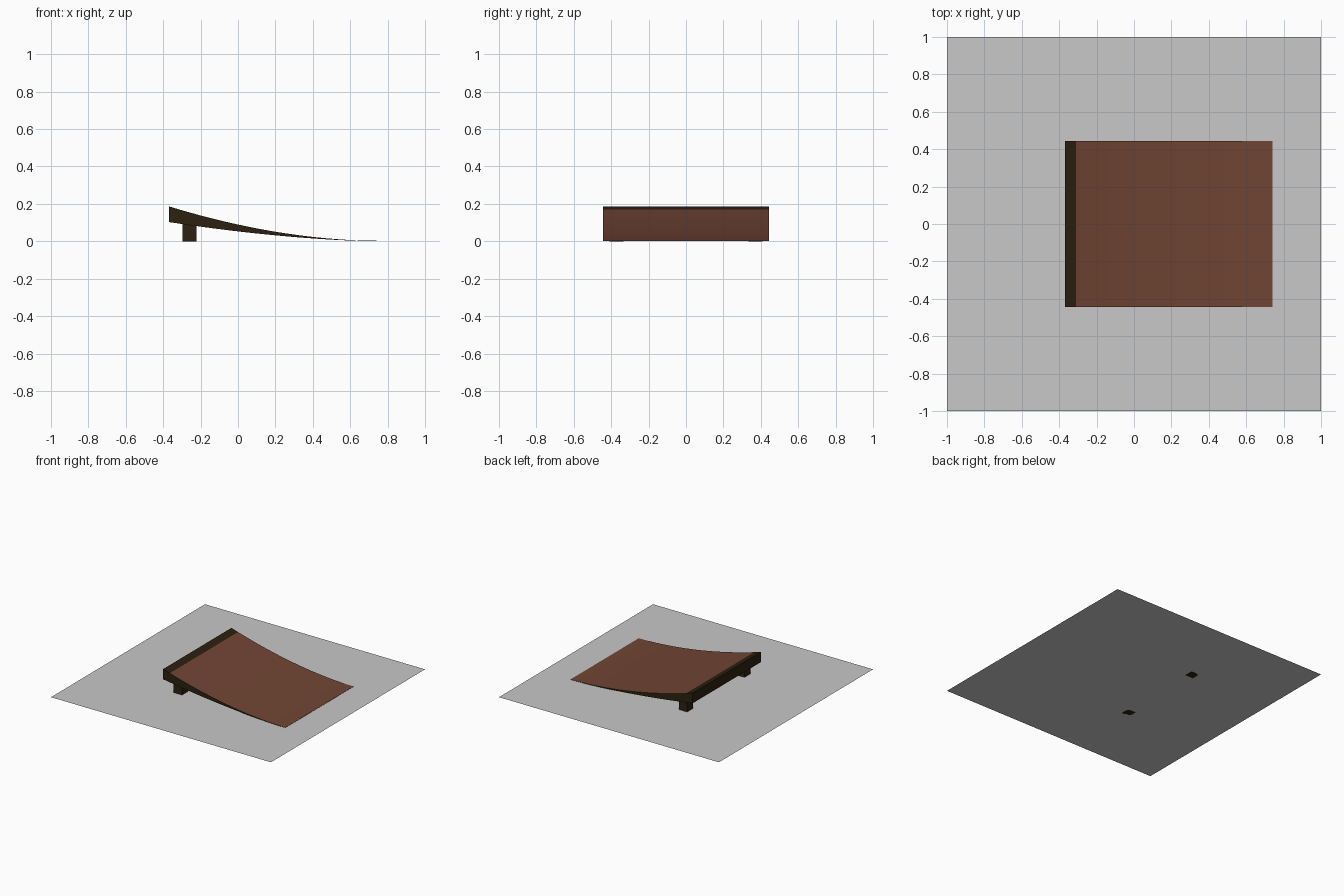
import bpy, bmesh

cube = bpy.data.objects.get("Cube")
if cube:
    bpy.data.objects.remove(cube, do_unlink=True)


def material(name, colour):
    m = bpy.data.materials.new(name)
    m.use_nodes = True
    m.diffuse_color = (*colour, 1)
    m.node_tree.nodes["Principled BSDF"].inputs["Base Color"].default_value = (*colour, 1)
    return m


grey = material("ground grey", (0.58, 0.58, 0.58))
brown = material("deck brown", (0.165, 0.06, 0.034))
dark = material("frame dark brown", (0.025, 0.0144, 0.0052))


def finish(name, bm, *mats):
    mesh = bpy.data.meshes.new(name)
    bm.to_mesh(mesh)
    bm.free()
    ob = bpy.data.objects.new(name, mesh)
    bpy.context.collection.objects.link(ob)
    for m in mats:
        mesh.materials.append(m)
    return ob


# Ground sheet
bm = bmesh.new()
bmesh.ops.create_grid(bm, x_segments=1, y_segments=1, size=1)
finish("ground_sheet", bm, grey)

# Curved ramp: a tapering side profile swept across the width
HIGH, LIP, LOW, HALF = -0.37, -0.31, 0.74, 0.443
STEPS = 20


def top_z(x):
    return 0.003 + 0.184 * ((LOW - x) / (LOW - HIGH)) ** 1.86


def under_z(x):
    return 0.001 + 0.102 * ((LOW - x) / (LOW - HIGH)) ** 1.66


xs = [HIGH] + [LIP + (LOW - LIP) * i / STEPS for i in range(STEPS + 1)]
bm = bmesh.new()
rings = []
for x in xs:
    rings.append([bm.verts.new(p) for p in (
        (x, -HALF, under_z(x)), (x, HALF, under_z(x)),
        (x, HALF, top_z(x)), (x, -HALF, top_z(x)))])
for a, b in zip(rings, rings[1:]):
    for k in range(4):
        n = (k + 1) % 4
        bm.faces.new((a[k], a[n], b[n], b[k]))
bm.faces.new(rings[0])
bm.faces.new(rings[-1])
bmesh.ops.recalc_face_normals(bm, faces=bm.faces)
# Deck is brown, while the upper lip, sides and underside stay dark
for f in bm.faces:
    c = f.calc_center_median()
    deck = f.normal.z > 0.5 and c.x > LIP
    tip = f.normal.x > 0.9
    f.material_index = 0 if deck or tip else 1
ramp = finish("ramp", bm, brown, dark)
bpy.context.view_layer.objects.active = ramp
ramp.select_set(True)
bpy.ops.object.shade_smooth_by_angle()

# Square legs under the high end
for side, name in ((-1, "front_leg"), (1, "back_leg")):
    bm = bmesh.new()
    bmesh.ops.create_cube(bm, size=1)
    bmesh.ops.scale(bm, vec=(0.075, 0.075, 0.1), verts=bm.verts)
    bmesh.ops.translate(bm, vec=(-0.26, side * 0.372, 0.05), verts=bm.verts)
    finish(name, bm, dark)
